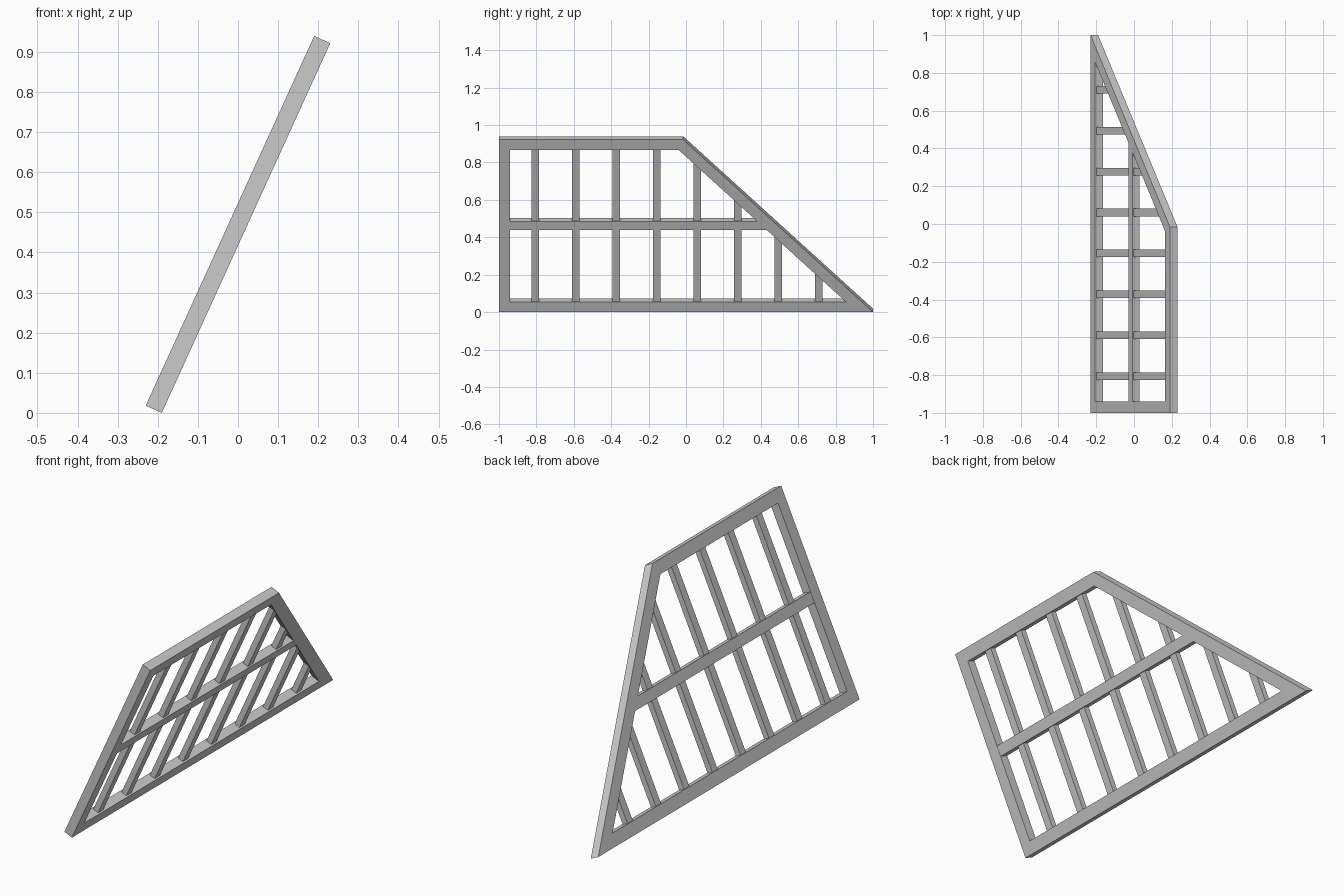
import bpy, bmesh, math
from mathutils import Matrix, Vector

if "Cube" in bpy.data.objects:
    bpy.data.objects.remove(bpy.data.objects["Cube"])

L, T, W = 1.013, 0.044, 0.06       # slope length, frame depth, frame bar width
TOP = -0.015                       # y of the upper end of the sloping edge
ANG = math.radians(65.5)
c, s = math.cos(ANG), math.sin(ANG)
# panel plane: u along y, v up the slope, w along the panel normal
M = Matrix(((0, c, s, -L * c / 2),
            (1, 0, 0, 0),
            (0, s, -c, T * c / 2),
            (0, 0, 0, 1)))


def diagonal(v, inset):
    """u of the sloping edge at height v, moved inward by inset."""
    run = (1 - TOP) / L
    return 1 - run * v - inset * math.hypot(1, run)


def diagonal_v(u, inset):
    run = (1 - TOP) / L
    return (1 - u - inset * math.hypot(1, run)) / run


def outline(d):
    return [(-1 + d, d), (diagonal(d, d), d), (diagonal(L - d, d), L - d), (-1 + d, L - d)]


def finish(name, bm):
    bmesh.ops.recalc_face_normals(bm, faces=bm.faces)
    bm.transform(M)
    me = bpy.data.meshes.new(name)
    bm.to_mesh(me)
    bm.free()
    bpy.context.collection.objects.link(bpy.data.objects.new(name, me))


def extrude(name, polys, depth):
    bm = bmesh.new()
    verts = {}
    for poly in polys:
        bm.faces.new([verts.setdefault(p, None) or verts.update({p: bm.verts.new((*p, -depth / 2))}) or verts[p]
                      for p in poly])
    ext = bmesh.ops.extrude_face_region(bm, geom=bm.faces[:], use_keep_orig=True)
    top = [g for g in ext["geom"] if isinstance(g, bmesh.types.BMVert)]
    bmesh.ops.translate(bm, verts=top, vec=Vector((0, 0, depth)))
    finish(name, bm)


# outer frame as one mitred ring
o, i = outline(0), outline(W)
extrude("frame", [(o[k], o[(k + 1) % 4], i[(k + 1) % 4], i[k]) for k in range(4)], T)

# middle rail, let into the frame and cut parallel to the sloping edge
D = 0.03
lo, hi = L / 2 - 0.026, L / 2 + 0.026
extrude("middle_rail", [((-1 + D, lo), (diagonal(lo, D), lo), (diagonal(hi, D), hi), (-1 + D, hi))], 0.042)

# upright slats, the last four shortened by the sloping edge
for n in range(8):
    u = -0.805 + n * 0.2165
    a, b = u - 0.02, u + 0.02
    extrude(f"slat_{n + 1}", [((a, D), (b, D),
                               (b, min(L - D, diagonal_v(b, D))),
                               (a, min(L - D, diagonal_v(a, D))))], 0.028)
